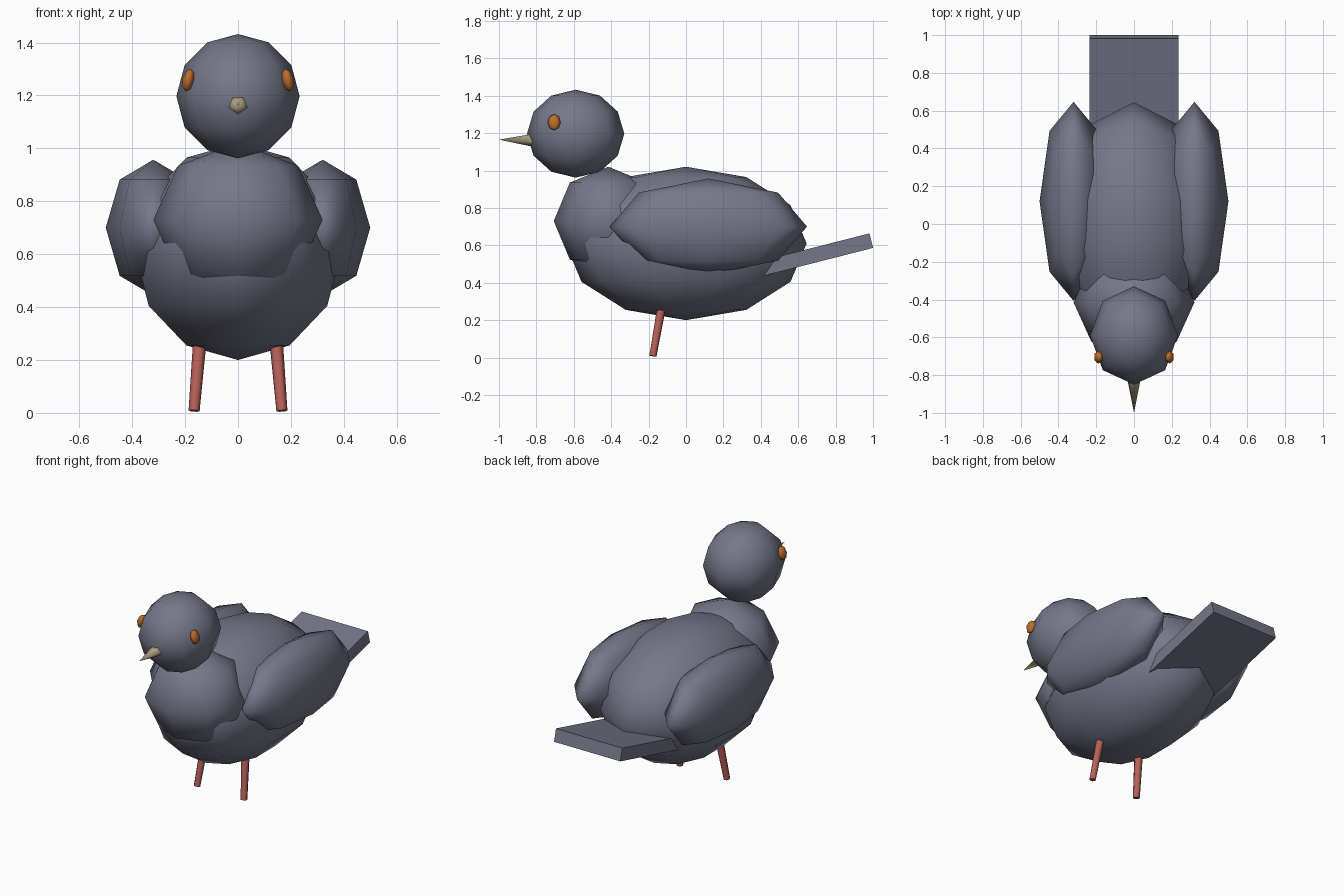
import bpy
from math import radians
from mathutils import Vector

if "Cube" in bpy.data.objects:
    bpy.data.objects.remove(bpy.data.objects["Cube"], do_unlink=True)


def material(name, rgb):
    mat = bpy.data.materials.new(name)
    mat.use_nodes = True
    colour = (*rgb, 1)
    mat.diffuse_color = colour
    mat.node_tree.nodes["Principled BSDF"].inputs["Base Color"].default_value = colour
    return mat


feather = material("slate_feather", (0.18, 0.185, 0.25))
orange = material("eye_orange", (0.5, 0.15, 0.025))
pink = material("leg_pink", (0.48, 0.12, 0.1))
horn = material("beak_horn", (0.43, 0.36, 0.23))


def finish(name, mat):
    obj = bpy.context.object
    obj.name = name
    obj.data.materials.append(mat)
    return obj


def ellipsoid(name, mat, centre, radii, segments, rings, tilt=0):
    bpy.ops.mesh.primitive_uv_sphere_add(
        segments=segments, ring_count=rings, radius=1, location=centre, rotation=(0, radians(tilt), 0))
    obj = finish(name, mat)
    obj.scale = radii
    bpy.ops.object.shade_smooth()
    return obj


# Body, breast and head
ellipsoid("body", feather, (0, 0, 0.61), (0.41, 0.645, 0.41), 10, 6)
ellipsoid("breast", feather, (0, -0.415, 0.73), (0.32, 0.292, 0.29), 8, 4)
ellipsoid("head", feather, (0, -0.59, 1.197), (0.233, 0.26, 0.235), 8, 6)

# Tail slab
bpy.ops.mesh.primitive_cube_add(size=1, location=(0, 0.7, 0.551), rotation=(radians(14.3), 0, 0))
finish("tail", feather).scale = (0.47, 0.6, 0.08)

# Beak, tip forward
bpy.ops.mesh.primitive_cone_add(
    vertices=5, radius1=0, radius2=0.046, depth=0.22,
    location=(0, -0.89, 1.165), rotation=(radians(-90), 0, 0))
finish("beak", horn)
bpy.ops.object.shade_smooth_by_angle(angle=radians(80))

# Paired wings, eyes and legs
for side, sign in (("left", 1), ("right", -1)):
    ellipsoid(side + "_wing", feather, (sign * 0.32, 0.12, 0.7), (0.18, 0.527, 0.257), 8, 4)
    ellipsoid(side + "_eye", orange, (sign * 0.188, -0.705, 1.258), (0.025, 0.035, 0.044), 6, 4, -sign * 12)

    foot = Vector((sign * 0.166, -0.177, 0.008))
    hip = Vector((sign * 0.142, -0.125, 0.3))
    bpy.ops.mesh.primitive_cone_add(
        vertices=6, radius1=0.021, radius2=0.026, depth=(hip - foot).length,
        location=(hip + foot) / 2, rotation=(hip - foot).to_track_quat("Z", "Y").to_euler())
    finish(side + "_leg", pink)
    bpy.ops.object.shade_smooth_by_angle(angle=radians(65))
